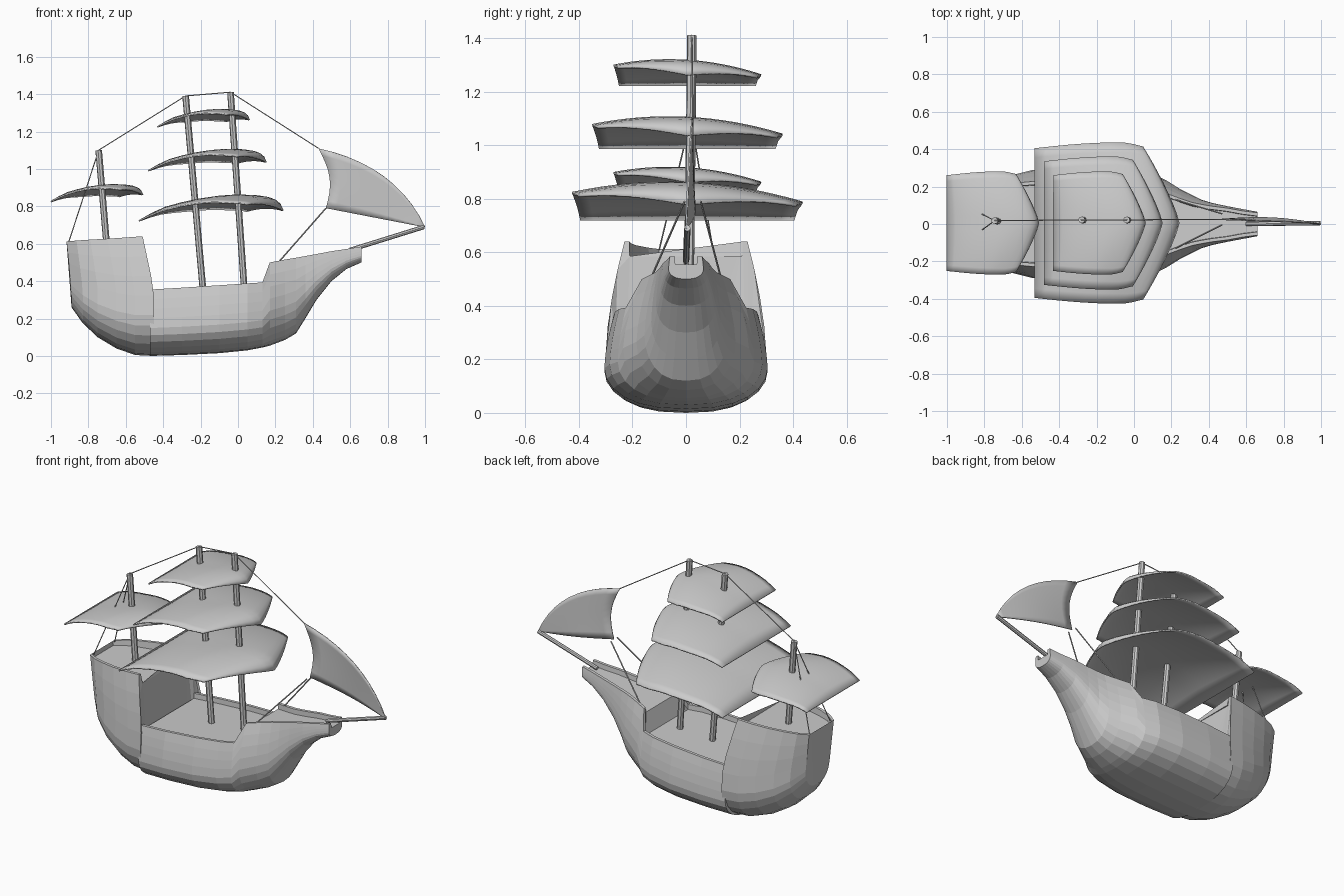
import bpy, bmesh, math
from mathutils import Vector

cube = bpy.data.objects.get("Cube")
if cube:
    bpy.data.objects.remove(cube, do_unlink=True)

GREY = (0.6, 0.6, 0.6, 1)
mat = bpy.data.materials.new("plain grey")
mat.use_nodes = True
mat.diffuse_color = GREY
mat.node_tree.nodes["Principled BSDF"].inputs["Base Color"].default_value = GREY


def finish(name, bm, smooth=False):
    bmesh.ops.recalc_face_normals(bm, faces=bm.faces)
    mesh = bpy.data.meshes.new(name)
    bm.to_mesh(mesh)
    bm.free()
    mesh.materials.append(mat)
    obj = bpy.data.objects.new(name, mesh)
    bpy.context.collection.objects.link(obj)
    if smooth:
        for poly in mesh.polygons:
            poly.use_smooth = True
    return obj


def grid(bm, rows, closed=False):
    """Skin rows of points with quads."""
    verts = [[bm.verts.new(p) for p in row] for row in rows]
    for a, b in zip(verts, verts[1:]):
        n = len(a)
        for i in range(n if closed else n - 1):
            j = (i + 1) % n
            bm.faces.new((a[i], a[j], b[j], b[i]))
    return verts


def section(x, keel, rail, top_w, max_w, deck, belly, rake):
    """Closed hull outline with bulwarks and a sunken deck."""
    h = rail - keel
    half = []
    for i in range(7):
        t = i / 6 * math.pi / 2
        half.append((max_w * math.sin(t) ** 0.8, keel + belly * h * (1 - math.cos(t))))
    for i in range(1, 5):
        s = i / 4
        half.append((max_w + (top_w - max_w) * s ** 1.6, keel + h * (belly + (1 - belly) * s)))
    half += [(top_w - 0.018, rail), (top_w - 0.02, deck)]
    loop = half + [(-y, z) for y, z in reversed(half[1:])]
    return [(x - rake * max(0, (z - 0.36) / 0.28), y, z) for y, z in loop]


def hull(name, sections):
    bm = bmesh.new()
    rows = grid(bm, sections, closed=True)
    for row in (rows[0], rows[-1]):
        cap = bm.faces.new(row)
        bmesh.ops.triangulate(bm, faces=[cap])
    return finish(name, bm)


def rod(name, start, end, radius, sides=8):
    a, b = Vector(start), Vector(end)
    bm = bmesh.new()
    bmesh.ops.create_cone(bm, cap_ends=True, segments=sides, radius1=radius,
                          radius2=radius, depth=(b - a).length)
    obj = finish(name, bm)
    obj.location = (a + b) / 2
    obj.rotation_mode = 'QUATERNION'
    obj.rotation_quaternion = (b - a).to_track_quat('Z', 'Y')
    return obj


def thicken(obj, amount):
    mod = obj.modifiers.new("thickness", 'SOLIDIFY')
    mod.thickness = amount
    mod.offset = 0


# Main hull: x, keel height, rail height, rail half width, widest half width
BODY = [(-.47, 0, .355, .265, .293), (-.3, .005, .365, .27, .305),
        (-.1, .015, .378, .265, .305), (.05, .03, .388, .25, .285),
        (.13, .045, .393, .225, .255), (.17, .055, .5, .165, .235),
        (.25, .085, .515, .135, .185), (.31, .12, .525, .115, .155),
        (.36, .2, .534, .105, .13), (.42, .3, .545, .095, .112),
        (.5, .4, .56, .085, .095), (.58, .465, .572, .07, .08),
        (.66, .5, .585, .06, .065)]
hull("main_hull", [section(*s, s[2] - .03, .42, 0) for s in BODY])

# Raised stern, with its front edge raked back
STERN = [(-.45, 0, .64, .23, .3, .06), (-.55, .005, .633, .222, .287, .055),
         (-.65, .04, .627, .208, .262, .05), (-.75, .1, .622, .185, .225, .042),
         (-.83, .175, .617, .158, .18, .036), (-.89, .26, .612, .12, .118, .03)]
hull("stern_castle", [section(*s[:5], .585, .34, s[5]) for s in STERN])

# Masts and bowsprit
FORE, MAIN, MIZZEN = (-.04, .022, 1.41), (-.28, .022, 1.39), (-.745, .018, 1.1)
rod("fore_mast", (.035, .01, .34), FORE, .018)
rod("main_mast", (-.185, .01, .33), MAIN, .018)
rod("mizzen_mast", (-.7, .01, .57), MIZZEN, .018)
rod("bowsprit", (.6, 0, .567), (.995, .005, .69), .012)

# Square sails: billowed sheets that rise forward and turn down at the nose
ARC = [(0, 0), (.1, .3), (.2, .54), (.32, .71), (.45, .85), (.58, .95), (.7, 1),
       (.82, .98), (.9, .91), (.95, .8), (.98, .65), (1, .4)]


def sail(name, back, length, width, low, rise):
    rows = []
    for u, p in ARC:
        row = []
        for i in range(17):
            v = i / 8 - 1
            a = abs(v)
            nose = p if u < .75 else p + (.95 - p) * .8 * a
            x = back + u * length * (1 - .25 * a ** 1.2)
            spread = .93 + .07 * math.sin(min(1, u / .75) * math.pi / 2)
            if u > .85:
                spread -= .35 * (u - .85) * a
            y = .005 + v * width * spread
            z = low + rise * nose * (1 - .4 * v * v) - .018 * v * min(1, u * 2)
            row.append((x, y, z))
        rows.append(row)
    bm = bmesh.new()
    grid(bm, rows)
    thicken(finish(name, bm, smooth=True), .008)


sail("lower_sail", -.53, .77, .43, .722, .136)
sail("middle_sail", -.48, .63, .355, .99, .112)
sail("upper_sail", -.43, .49, .275, 1.225, .09)
sail("mizzen_sail", -1, .49, .275, .825, .088)

# Head sail between the bowsprit tip and the fore stay
rows = []
for i in range(11):
    s = i / 10
    top = Vector((.43, 0, 1.11)) * (1 - s) ** 2 + Vector((.845, 0, 1.02)) * 2 * s * (1 - s) \
        + Vector((1, 0, .69)) * s * s
    foot = Vector((.47, 0, .79)).lerp(Vector((1, 0, .688)), s)
    row = []
    for j in range(9):
        t = j / 8
        p = top.lerp(foot, t)
        p.x += .04 * math.sin(math.pi * t) * (1 - s) ** 2
        p.y = .025 * (1 - s) + .02 * math.sin(math.pi * s) * t
        row.append(p)
    rows.append(row)
bm = bmesh.new()
grid(bm, rows)
thicken(finish("head_sail", bm, smooth=True), .006)

# Rigging
rod("fore_stay", FORE, (.43, .025, 1.11), .003, 5)
rod("top_stay", FORE, MAIN, .003, 5)
rod("back_stay", MAIN, MIZZEN, .003, 5)
for side, label in ((1, "left"), (-1, "right")):
    rod("sheet_rope_" + label, (.47, .025 + .03 * side, .79), (.22, .13 * side, .505), .004, 5)
    rod("stern_rope_" + label, MIZZEN, (-.905, .1 * side, .61), .003, 5)
